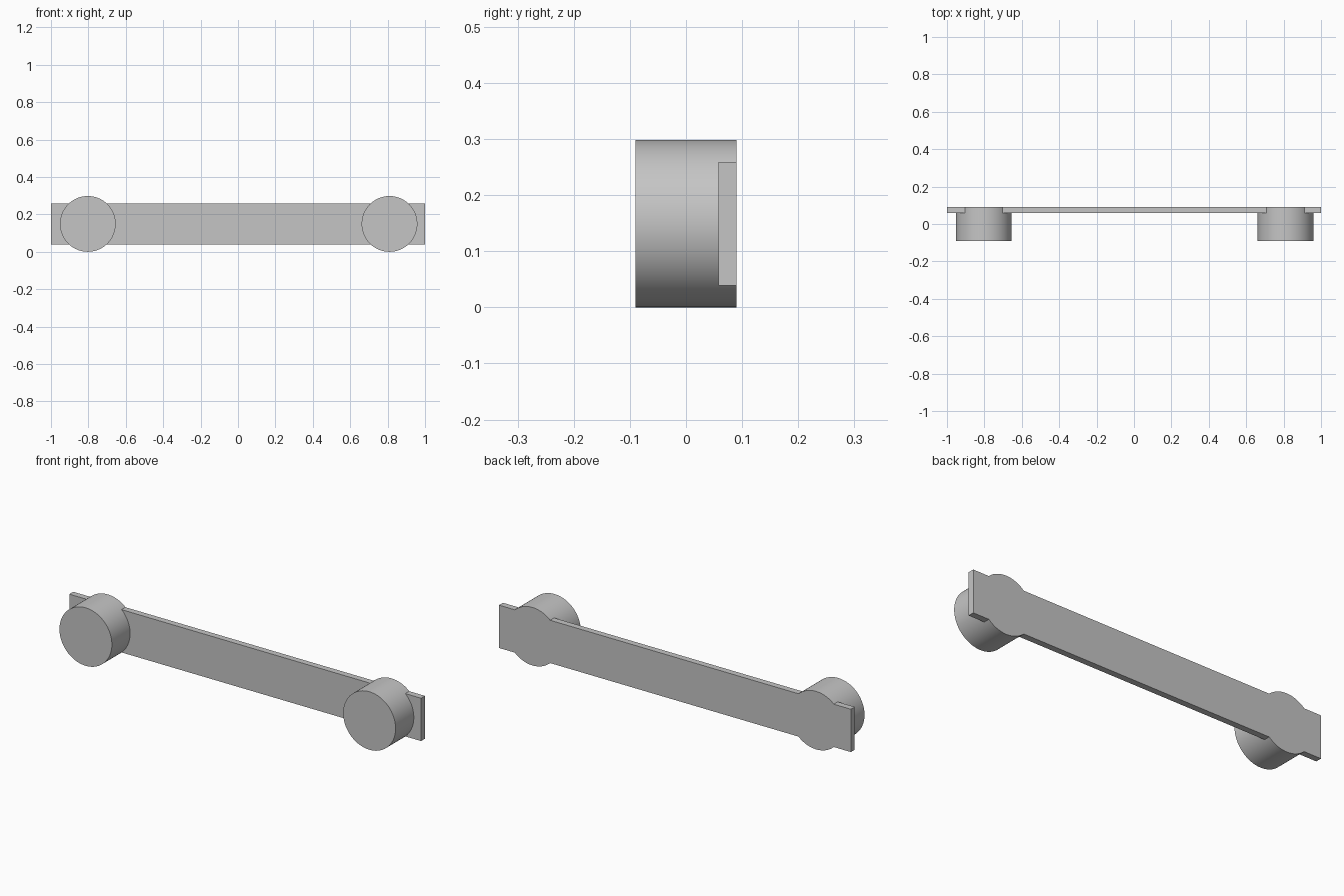
import bpy
import math

cube = bpy.data.objects.get("Cube")
if cube:
    bpy.data.objects.remove(cube, do_unlink=True)

# One plain grey for the whole model
GREY = (0.56, 0.56, 0.56, 1.0)
grey = bpy.data.materials.new("plain_grey")
grey.use_nodes = True
grey.diffuse_color = GREY
grey.node_tree.nodes["Principled BSDF"].inputs["Base Color"].default_value = GREY

RADIUS = 0.149
BACK = 0.09          # shared rear plane of plate and knobs
PLATE_DEPTH = 0.032


def finish(name):
    obj = bpy.context.object
    obj.name = name
    obj.data.materials.append(grey)
    bpy.ops.object.transform_apply(location=False, rotation=True, scale=True)
    return obj


# Long flat back plate
bpy.ops.mesh.primitive_cube_add(size=1, location=(0, BACK - PLATE_DEPTH / 2, RADIUS))
bpy.context.object.scale = (2, PLATE_DEPTH, 0.22)
finish("back_plate")

# Round knobs passing through the plate, flush with its rear face
for name, x in (("right_knob", -0.803), ("left_knob", 0.81)):
    bpy.ops.mesh.primitive_cylinder_add(
        vertices=96, radius=RADIUS, depth=2 * BACK,
        location=(x, 0, RADIUS), rotation=(math.pi / 2, 0, 0))
    finish(name)
    bpy.ops.object.shade_smooth_by_angle(angle=math.radians(30))
